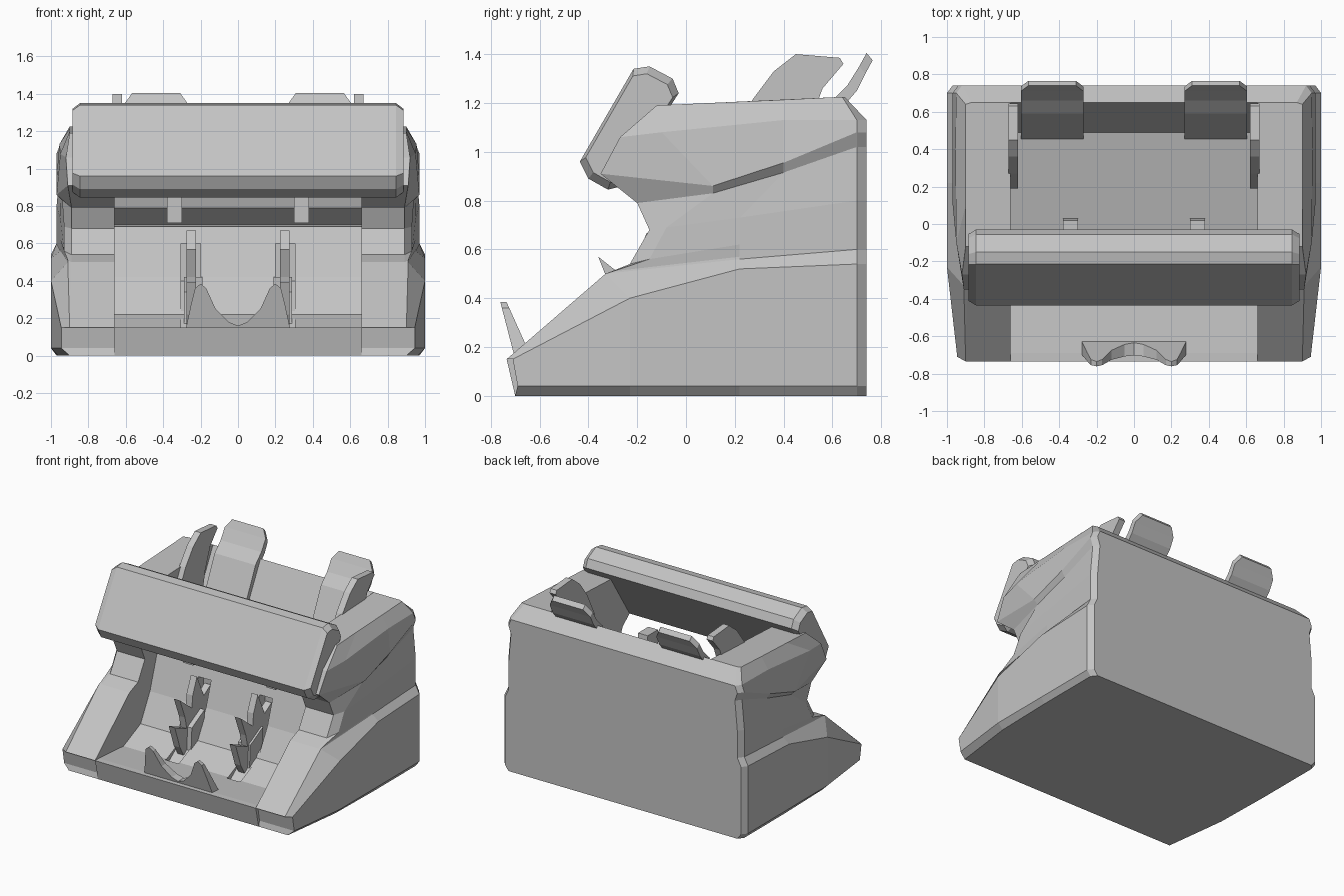
import bpy, bmesh
from mathutils import Vector

cube = bpy.data.objects.get("Cube")
if cube:
    bpy.data.objects.remove(cube, do_unlink=True)

grey = bpy.data.materials.new("light_grey_plastic")
grey.use_nodes = True
colour = (0.55, 0.55, 0.55, 1)
grey.diffuse_color = colour
grey.node_tree.nodes["Principled BSDF"].inputs["Base Color"].default_value = colour


def finish(name, bm):
    bmesh.ops.recalc_face_normals(bm, faces=bm.faces[:])
    mesh = bpy.data.meshes.new(name)
    bm.to_mesh(mesh)
    bm.free()
    mesh.materials.append(grey)
    ob = bpy.data.objects.new(name, mesh)
    bpy.context.scene.collection.objects.link(ob)
    return ob


def loft(name, rings):
    """Skin closed rings of equal length and cap both ends."""
    bm = bmesh.new()
    vs = [[bm.verts.new(p) for p in ring] for ring in rings]
    n = len(vs[0])
    for a, b in zip(vs, vs[1:]):
        for i in range(n):
            j = (i + 1) % n
            bm.faces.new((a[i], a[j], b[j], b[i]))
    bm.faces.new(vs[0])
    bm.faces.new(vs[-1])
    return finish(name, bm)


def prism(name, profile, x0, x1):
    """Extrude a (y, z) profile along x."""
    return loft(name, [[(x, y, z) for y, z in profile] for x in (x0, x1)])


INNER = 0.66

# Side housings: rows of outer skin points from front to back, going up
rows = [
    [(.90, -.70, 0), (.96, -.23, 0), (.97, .22, 0), (.97, .70, 0)],
    [(.945, -.69, .04), (1, -.23, .04), (1, .22, .04), (1, .70, .04)],
    [(.945, -.71, .15), (1, -.23, .40), (1, .22, .52), (1, .70, .54)],
    [(.90, -.735, .15), (.91, -.33, .50), (.95, .22, .56), (.97, .70, .60)],
    [(.89, -.33, .50), (.91, -.30, .51), (.95, .22, .57), (.97, .70, .61)],
    [(.89, -.23, .54), (.93, -.15, .56), (.95, .22, .62), (.97, .70, .66)],
    [(.89, -.15, .68), (.93, -.08, .69), (.95, .22, .73), (.97, .70, .80)],
    [(.89, -.20, .79), (.94, .11, .83), (.945, .40, .915), (.95, .70, 1.02)],
    [(.91, -.35, .91), (.97, .11, .86), (.97, .40, .955), (.97, .70, 1.08)],
    [(.92, -.27, 1.06), (.95, -.10, 1.08), (.955, .40, 1.13), (.95, .70, 1.13)],
    [(.90, -.12, 1.19), (.90, .10, 1.20), (.90, .40, 1.213), (.90, .64, 1.225)],
]


def side_housing(name, s):
    bm = bmesh.new()
    grid = []
    for k, row in enumerate(rows):
        front, back = row[0], row[-1]
        y = .74 if k < len(rows) - 1 else .65
        pts = [(INNER, front[1], front[2])] + row
        pts += [(back[0] - .03, y, back[2]), (INNER, y, back[2])]
        grid.append([bm.verts.new((s * p[0], p[1], p[2])) for p in pts])
    for a, b in zip(grid, grid[1:]):
        for i in range(len(a) - 1):
            bm.faces.new((a[i], a[i + 1], b[i + 1], b[i]))
    bm.faces.new(grid[0])
    bm.faces.new(grid[-1])
    bm.faces.new([r[0] for r in grid] + [r[-1] for r in reversed(grid)])
    finish(name, bm)


# Central body: front lip, output tray, hopper floor and back wall
body = prism("central_body", [
    (-.70, 0), (-.735, .15), (-.69, .15), (-.40, .13), (-.20, .22),
    (-.09, .42), (0, .69), (.08, .70), (-.03, .79), (.49, .92),
    (.65, 1.225), (.74, 1.13), (.74, 0)], -INNER, INNER)

# Slots in the tray for the stacking fins
for s in (-1, 1):
    cutter = prism("slot_cutter", [(-.42, .07), (-.42, .60), (.03, .60), (.03, .40)],
                   s * .20, s * .305)
    cutter.hide_render = True
    mod = body.modifiers.new("slot", "BOOLEAN")
    mod.operation = "DIFFERENCE"
    mod.solver = "EXACT"
    mod.object = cutter
    bpy.context.view_layer.objects.active = body
    bpy.ops.object.modifier_apply(modifier=mod.name)
    bpy.data.objects.remove(cutter, do_unlink=True)

# Slanted display panel with tapered ends
panel = [(-.435, .96), (-.40, .89), (-.32, .845), (-.28, .855),
         (-.03, 1.24), (-.055, 1.30), (-.15, 1.35), (-.215, 1.34)]
mid = sum((Vector(p) for p in panel), Vector((0, 0))) / len(panel)
rings = []
for x, k in ((-.885, .88), (-.845, 1), (.845, 1), (.885, .88)):
    rings.append([(x, *(mid + (Vector(p) - mid) * k)) for p in panel])
loft("front_panel", rings)

# Paired parts
fin = [(0, .10), (-.30, .12), (-.36, .22), (-.42, .39), (-.28, .33), (-.30, .42),
       (-.36, .57), (-.22, .46), (-.21, .55), (-.16, .67), (-.08, .50), (0, .55)]
side_guide = [(.19, .83), (.19, 1.05), (.27, 1.21), (.36, 1.33), (.45, 1.40),
              (.63, 1.385), (.645, 1.36), (.56, 1.26), (.50, 1.10), (.46, .90)]
# Bent rear plate, given as a path with thickness: root, bend, tip
rear_front = [(.45, .90), (.59, 1.20), (.66, 1.27), (.71, 1.35), (.74, 1.405)]
rear_back = [(.765, 1.375), (.735, 1.32), (.70, 1.25), (.63, 1.17), (.49, .88)]

for s, side in ((-1, "right"), (1, "left")):
    side_housing(side + "_housing", s)
    prism(side + "_stacking_fin", fin, s * .225, s * .275)
    prism(side + "_fin_collar", [(-.12, .12), (-.28, .16), (-.27, .34), (-.12, .42)],
          s * .19, s * .29)
    prism(side + "_hopper_guide", side_guide, s * .62, s * .67)
    prism(side + "_feed_tab", [(-.10, .71), (-.10, .90), (.02, .90), (.04, .71)],
          s * .30, s * .38)
    bm = bmesh.new()
    strips = []
    for path in (rear_front, rear_back[::-1]):
        strip = []
        for i, (y, z) in enumerate(path):
            inset = .04 if i == len(path) - 1 else 0
            strip.append([bm.verts.new((s * x, y, z))
                          for x in (.27 + inset, .605 - inset)])
        strips.append(strip)
    f, b = strips
    for i in range(len(f) - 1):
        bm.faces.new((f[i][0], f[i][1], f[i + 1][1], f[i + 1][0]))
        bm.faces.new((b[i][0], b[i][1], b[i + 1][1], b[i + 1][0]))
        for e in (0, 1):
            bm.faces.new((f[i][e], f[i + 1][e], b[i + 1][e], b[i][e]))
    for i in (0, -1):
        bm.faces.new((f[i][0], f[i][1], b[i][1], b[i][0]))
    finish(side + "_rear_plate", bm)

# Two-horned note stop leaning out over the front lip
half = [(.28, .14), (.25, .28), (.23, .36), (.20, .385), (.17, .36), (.12, .25), (.05, .18)]
outline = half + [(0, .16)] + [(-x, z) for x, z in reversed(half)]
loft("note_stop", [[(x, y - (z - .15) * k, z) for x, z in outline]
                   for y, k in ((-.70, .26), (-.63, .45))])
